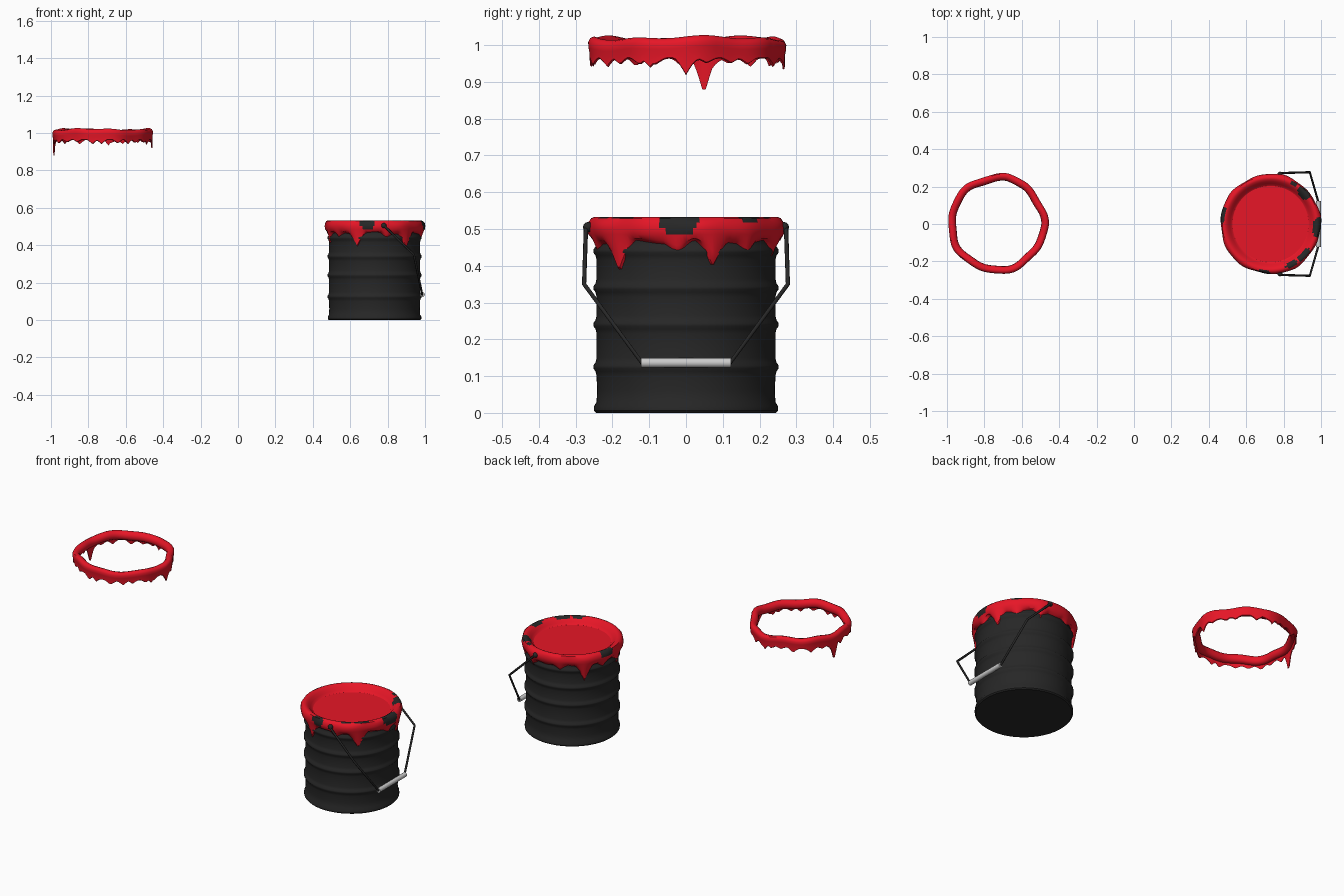
import bpy, random
from math import sin, cos, pi, radians, degrees

if "Cube" in bpy.data.objects:
    bpy.data.objects.remove(bpy.data.objects["Cube"])

random.seed(4)
N = 180
CX = 0.73


def mat(name, rgb):
    m = bpy.data.materials.new(name)
    m.diffuse_color = (*rgb, 1)
    m.use_nodes = True
    m.node_tree.nodes["Principled BSDF"].inputs["Base Color"].default_value = m.diffuse_color
    return m


RED = mat("red_paint", (0.8, 0.008, 0.02))
BLACK = mat("black_metal", (0.02, 0.02, 0.02))


def smooth(ob, angle=40):
    bpy.ops.object.select_all(action='DESELECT')
    ob.select_set(True)
    bpy.context.view_layer.objects.active = ob
    bpy.ops.object.shade_smooth_by_angle(angle=radians(angle))


def lathe(name, cx, section, mats, n=N, closed=False, pick=None):
    """Revolve section(angle) -> [(radius, z)] around a vertical axis at cx."""
    verts, faces, idx = [], [], []
    k = len(section(0))
    for i in range(n):
        a = 2 * pi * i / n
        verts += [(cx + r * cos(a), r * sin(a), z) for r, z in section(a)]
    for i in range(n):
        for j in range(k if closed else k - 1):
            p, q, j2 = i * k, (i + 1) % n * k, (j + 1) % k
            faces.append((p + j, q + j, q + j2, p + j2))
            idx.append(pick(360 * (i + .5) / n, j) if pick else 0)
    if not closed:  # cap the open ends of the revolved wall
        faces.append(tuple(i * k for i in reversed(range(n))))
        faces.append(tuple(i * k + k - 1 for i in range(n)))
        idx += [0, 0]
    me = bpy.data.meshes.new(name)
    me.from_pydata(verts, [], faces)
    for m in mats:
        me.materials.append(m)
    me.polygons.foreach_set("material_index", idx)
    ob = bpy.data.objects.new(name, me)
    bpy.context.collection.objects.link(ob)
    smooth(ob)
    return ob


def gap(a, b):
    return (a - b + 180) % 360 - 180


def drip(a, drips):
    """Length of the paint run at angle a, from (angle, length, half width)."""
    d = degrees(a)
    return max([l * max(0, 1 - abs(gap(d, c)) / w) ** 1.3 for c, l, w in drips])


# Bucket body with three raised hoops and a rolled lip
body = [(.244, 0), (.25, .006), (.25, .018), (.243, .03), (.242, .06)]
for z in (.125, .24, .34, .44):
    body += [(.243, z - .025), (.246, z - .012), (.252, z - .004),
             (.252, z + .004), (.246, z + .012), (.243, z + .025)]
body += [(.243, .475), (.257, .49), (.261, .51), (.256, .525), (.246, .528),
         (.236, .525), (.22, .505), (.21, .48)]
lathe("bucket_body", CX, lambda a: body, [BLACK], 96)

# Paint coat over the lip, with runs and bare patches
coat_drips = [(-47, .085, 13), (17, .075, 11), (-5, .035, 9), (70, .045, 10),
              (-112, .065, 11), (-140, .03, 10), (140, .08, 11), (110, .03, 10),
              (165, .035, 9), (195, .05, 10), (-75, .03, 8), (42, .03, 8)]
# (angle, half width, first strip, last strip)
bare = [(-4, 12, 3, 8), (42, 9, 2, 6), (-42, 10, 3, 5), (-62, 9, 3, 5),
        (-98, 9, 5, 8), (170, 11, 5, 7), (60, 4, 4, 5)]


def coat(a):
    w = .003 * sin(5 * a + 1) + .002 * sin(11 * a)
    d = drip(a, coat_drips)
    low = .462 + .006 * sin(7 * a) - d
    mid = .5 * (.482 + low)
    return [(.2, .494), (.207, .498), (.216, .508), (.227, .522), (.238, .53),
            (.248, .533), (.258, .529), (.265 + w, .518), (.268 + w, .502),
            (.265 + w, .485), (.256 + w, mid), (.25, low + .008), (.24, low)]


def bare_patch(deg, j):
    for c, w, lo, hi in bare:
        m, h = (lo + hi) / 2, (hi - lo) / 2 + .8
        wob = .15 * sin(deg * .9)
        if (gap(deg, c) / w) ** 2 + ((j - m) / h) ** 2 < 1 + wob:
            return 1
    return 0


lathe("rim_paint", CX, coat, [RED, BLACK], pick=bare_patch)

# Paint surface inside the bucket
bpy.ops.mesh.primitive_cylinder_add(vertices=64, radius=.205, depth=.02,
                                    location=(CX, 0, .486))
surface = bpy.context.object
surface.name = "paint_surface"
surface.data.materials.append(RED)
smooth(surface)

# Floating paint ring with its own runs
ring_drips = [(169, .1, 8), (0, .045, 7), (-22, .025, 7), (82, .03, 6),
              (-90, .022, 7)]
ring_drips += [(c + random.uniform(-5, 5), random.uniform(.012, .026), 7)
               for c in range(15, 375, 15)]


def ring(a):
    w = .004 * sin(5 * a + 2) + .003 * sin(9 * a)
    w += .009 * max(0, 1 - abs(gap(degrees(a), 78)) / 18)
    w += .006 * max(0, 1 - abs(gap(degrees(a), 0)) / 20)
    h = .004 * sin(3 * a + 1) + .003 * sin(8 * a)
    low = .963 - drip(a, ring_drips)
    pts = [(.25, 1.02), (.26, 1.016), (.266, 1.005), (.265, .99), (.262, .975)]
    inner = [(.252, .97), (.24, .97), (.23, .977), (.225, .99), (.227, 1.005),
             (.237, 1.016)]
    return ([(r + w, z + h) for r, z in pts] +
            [(.262 + w, low + .003), (.257 + w, low)] +
            [(r + w, z + h) for r, z in inner])


lathe("paint_ring", -CX, ring, [RED], closed=True)

# Handle wire, bent at both sides
half = [(.78, .272, .505), (.94, .277, .35), (.985, .12, .136)]
path = half + [(x, -y, z) for x, y, z in reversed(half)]
cu = bpy.data.curves.new("handle_wire", 'CURVE')
cu.dimensions = '3D'
cu.bevel_depth = .006
cu.bevel_resolution = 2
cu.use_fill_caps = True
sp = cu.splines.new('POLY')
sp.points.add(len(path) - 1)
for p, c in zip(sp.points, path):
    p.co = (*c, 1)
cu.materials.append(BLACK)
bpy.context.collection.objects.link(bpy.data.objects.new("handle_wire", cu))

# Handle grip
bpy.ops.mesh.primitive_cylinder_add(vertices=16, radius=.013, depth=.245,
                                    location=(.986, 0, .136),
                                    rotation=(pi / 2, 0, 0))
bpy.context.object.name = "handle_grip"
smooth(bpy.context.object)

# Handle pivots on both sides of the lip
for side, s in (("back", 1), ("front", -1)):
    bpy.ops.mesh.primitive_uv_sphere_add(segments=16, ring_count=8, radius=.014,
                                         location=(.78, s * .266, .505))
    ob = bpy.context.object
    ob.name = "handle_pivot_" + side
    ob.data.materials.append(BLACK)
    smooth(ob)
